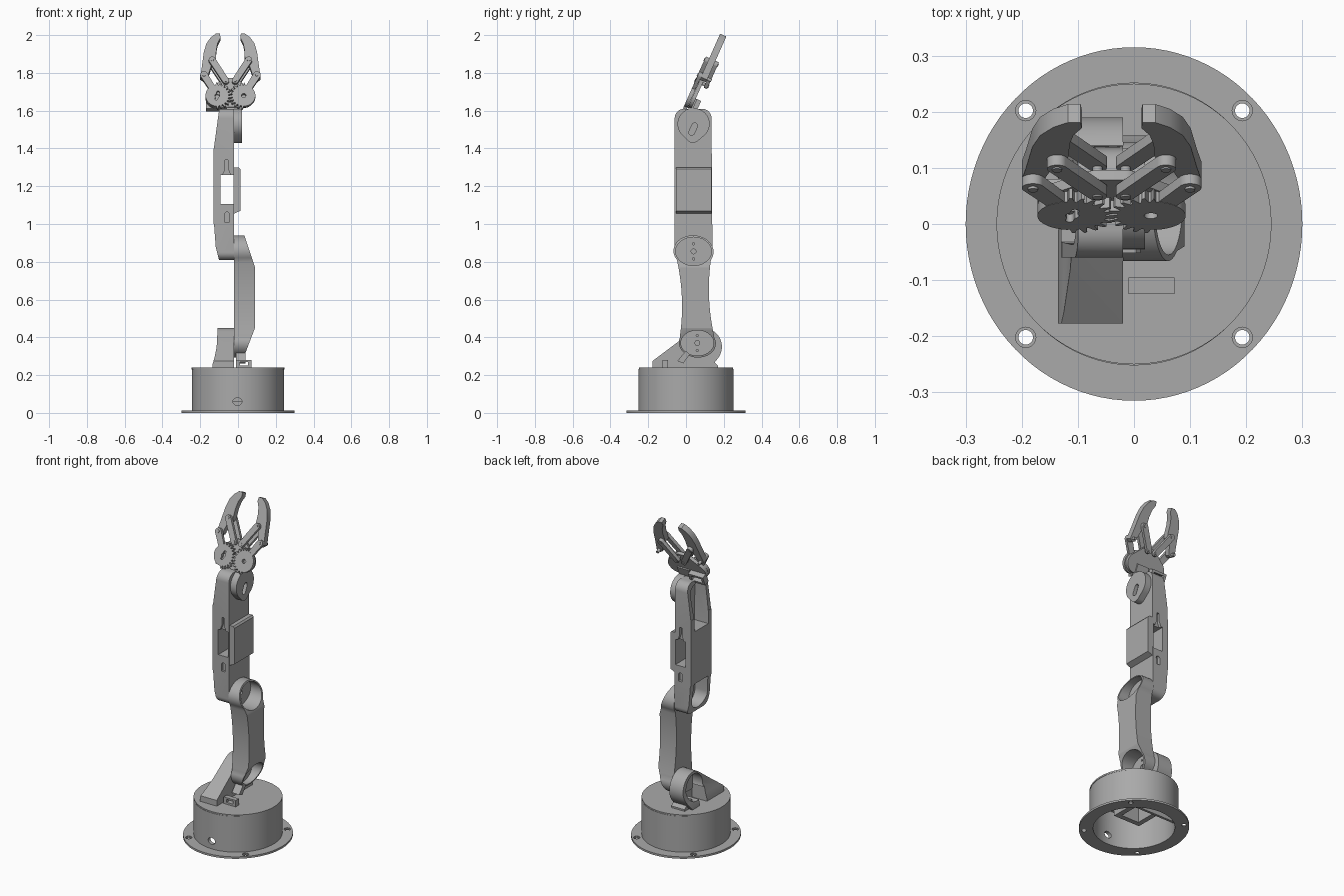
import bpy, bmesh, math
from mathutils import Vector
from mathutils.geometry import convex_hull_2d

if "Cube" in bpy.data.objects:
    bpy.data.objects.remove(bpy.data.objects["Cube"])

grey = bpy.data.materials.new("plain_grey")
grey.use_nodes = True
grey.diffuse_color = (0.4, 0.4, 0.4, 1)
grey.node_tree.nodes["Principled BSDF"].inputs["Base Color"].default_value = (0.4, 0.4, 0.4, 1)

TILT = math.radians(24)
CX = -0.04  # gripper centre line


# Planes: map profile (a, b) and extrusion height h to space
def side(a, b, h): return Vector((h, a, b))
def front(a, b, h): return Vector((a, h, b))
def top(a, b, h): return Vector((a, b, h))


def grip(a, b, h):
    s, c = math.sin(TILT), math.cos(TILT)
    return Vector((CX + a, 0.028 + b * s - h * c, 1.62 + b * c + h * s))


def oval(a, b, ra, rb=None, n=32):
    rb = rb or ra
    return [(a + ra * math.cos(2 * math.pi * k / n), b + rb * math.sin(2 * math.pi * k / n)) for k in range(n)]


def rect(a0, a1, b0, b1):
    return [(a0, b0), (a1, b0), (a1, b1), (a0, b1)]


def hull(*groups):
    pts = [Vector(p) for g in groups for p in g]
    return [pts[i][:] for i in convex_hull_2d(pts)]


def prism(name, pts, lo, hi, plane):
    bm = bmesh.new()
    rows = [[bm.verts.new(plane(a, b, h)) for a, b in pts] for h in (lo, hi)]
    n = len(pts)
    bm.faces.new(rows[0])
    bm.faces.new(rows[1])
    for i in range(n):
        j = (i + 1) % n
        bm.faces.new((rows[0][i], rows[0][j], rows[1][j], rows[1][i]))
    bmesh.ops.recalc_face_normals(bm, faces=bm.faces)
    mesh = bpy.data.meshes.new(name)
    bm.to_mesh(mesh)
    bm.free()
    mesh.materials.append(grey)
    obj = bpy.data.objects.new(name, mesh)
    bpy.context.collection.objects.link(obj)
    return obj


def cut(obj, pts, lo, hi, plane):
    tool = prism("cutter", pts, lo, hi, plane)
    mod = obj.modifiers.new("cut", 'BOOLEAN')
    mod.operation, mod.solver, mod.object = 'DIFFERENCE', 'EXACT', tool
    bpy.context.view_layer.update()
    mesh = bpy.data.meshes.new_from_object(obj.evaluated_get(bpy.context.evaluated_depsgraph_get()))
    obj.modifiers.clear()
    obj.data = mesh
    bpy.data.objects.remove(tool)


# Base: flange, hollow drum and lid
flange = prism("base_flange", oval(0, 0, 0.3, 0.315, 96), 0, 0.012, top)
cut(flange, oval(0, 0, 0.225, 0.23, 96), -0.1, 0.1, top)
for sx in (-1, 1):
    for sy in (-1, 1):
        cut(flange, oval(sx * 0.193, sy * 0.202, 0.013), -0.1, 0.1, top)
        cut(flange, oval(sx * 0.193, sy * 0.202, 0.018), 0.007, 0.1, top)
drum = prism("base_drum", oval(0, 0, 0.243, 0.252, 96), 0.01, 0.232, top)
cut(drum, oval(0, 0, 0.225, 0.23, 96), -0.1, 0.215, top)
cut(drum, oval(-0.003, 0.06, 0.024, 0.02), -0.4, -0.1, front)
lid = prism("turntable", oval(0, 0, 0.245, 0.25, 96), 0.23, 0.24, top)
frame = prism("base_motor_frame", rect(-0.12, 0.06, -0.1, 0.1), 0.1, 0.22, top)
cut(frame, rect(-0.09, 0.03, -0.07, 0.07), 0, 0.2, top)
prism("base_partition", rect(-0.2, 0.1, 0.1, 0.115), 0.06, 0.22, top)

# Shoulder bracket: sloped foot and round motor cup open to the right side
bracket = prism("shoulder_bracket", hull(oval(0.09, 0.35, 0.1, 0.1, 48), [(-0.177, 0.24), (-0.177, 0.275), (0.13, 0.24)]),
                -0.135, -0.02, side)
cut(bracket, oval(0.08, 0.355, 0.08, 0.08, 48), -0.2, -0.035, side)
cut(bracket, rect(-0.01, 0.06, 0.2, 0.33), -0.2, -0.035, side)
cut(bracket, [(-0.2, 0.2), (-0.14, 0.24), (-0.125, 0.29), (-0.113, 0.35), (-0.105, 0.5), (-0.2, 0.5)], -0.3, 0.3, front)
prism("bracket_heel", hull(rect(0.1, 0.17, 0.238, 0.25), [(0.13, 0.29), (0.1, 0.29)]), -0.11, -0.02, side)
motor = prism("shoulder_motor", rect(0.03, 0.12, 0.32, 0.4), -0.07, -0.03, side)

# Small stop blocks in front of the shoulder
stop = prism("stop_block", rect(-0.01, 0.072, 0.24, 0.28), -0.125, -0.095, front)
cut(stop, rect(0.01, 0.052, 0.252, 0.27), -0.2, 0, front)
prism("stop_hook", [(-0.045, 0.275), (-0.015, 0.262), (0.02, 0.31), (0, 0.33)], -0.01, 0.04, side)

# Lower arm: waisted bar with a round recess at each end
UP, LOW = (0.04, 0.855, 0.106, 0.085), (0.06, 0.37, 0.098, 0.077)


def arm_half(z):
    w = 0.072 + 0.45 * (z - 0.61) ** 2 if abs(z - 0.61) < 0.2 else 0
    for _, b, ra, rb in (UP, LOW):
        w = max(w, ra * math.sqrt(max(0, 1 - ((z - b) / rb) ** 2)))
    return max(w, 0.004)


zs = [0.6165 - 0.3235 * math.cos(math.pi * k / 64) for k in range(65)]
mid = [0.06 - 0.02 * (z - 0.37) / 0.485 for z in zs]
outline = [(m + arm_half(z), z) for m, z in zip(mid, zs)]
outline += [(m - arm_half(z), z) for m, z in reversed(list(zip(mid, zs)))]
arm = prism("lower_arm", outline, -0.02, 0.09, side)
cut(arm, [(0.03, 0.95), (0.09, 0.77), (0.2, 0.77), (0.2, 1)], -0.4, 0.4, front)
cut(arm, [(0.025, 0.28), (0.09, 0.45), (0.2, 0.45), (0.2, 0.2)], -0.4, 0.4, front)
for a, b, ra, rb in (UP, LOW):
    cut(arm, oval(a, b, ra - 0.011, rb - 0.01, 48), -0.008, 0.3, side)
    for dz in (-0.04, 0, 0.04):
        cut(arm, oval(a, b + dz, 0.013 if dz == 0 else 0.006, None, 16), -0.1, 0.1, side)

# Forearm: shell with motor pockets, a window and small slots
forearm = prism("forearm", hull(oval(-0.01, 1.56, 0.05), oval(0.085, 1.56, 0.05), oval(-0.02, 0.85, 0.04),
                                oval(0.1, 0.85, 0.04)), -0.13, -0.02, side)
cut(forearm, [(-0.2, 1.7), (-0.2, 1.4), (-0.128, 1.4), (-0.098, 1.62)], -0.3, 0.3, front)
cut(forearm, [(-0.2, 0.7), (-0.2, 1.0), (-0.127, 1.0), (-0.118, 0.88), (-0.098, 0.8)], -0.3, 0.3, front)
cut(forearm, hull(oval(0.038, 1.54, 0.075, 0.05), rect(-0.03, 0.1, 1.32, 1.36)), -0.3, -0.035, side)
cut(forearm, hull(oval(0.038, 0.9, 0.075, 0.07), rect(-0.03, 0.1, 0.96, 1.0)), -0.3, -0.035, side)
cut(forearm, rect(-0.092, -0.025, 1.105, 1.26), -0.3, 0.3, front)
for y0, y1 in ((-0.3, -0.045), (0.12, 0.3)):
    cut(forearm, [(-0.085, 1.25), (-0.035, 1.25), (-0.052, 1.29), (-0.052, 1.34), (-0.068, 1.34), (-0.068, 1.29)], y0, y1, front)
    cut(forearm, hull(oval(-0.058, 1.05, 0.013), rect(-0.071, -0.045, 1.01, 1.02)), y0, y1, front)
prism("forearm_side_plate", [(-0.02, 1.055), (0.012, 1.07), (0.012, 1.29), (0.004, 1.3), (-0.02, 1.3)], -0.052, 0.135, front)

# Wrist bracket and neck
wrist = prism("wrist_bracket", hull(oval(0.04, 1.53, 0.085, 0.083, 48), oval(0.036, 1.46, 0.035, 0.03)), -0.022, 0.02, side)
cut(wrist, hull(oval(0.046, 1.52, 0.015), oval(0.03, 1.485, 0.015)), 0, 0.1, side)
prism("wrist_neck", rect(-0.02, 0.06, -0.05, 0.05), -0.012, 0.01, grip)

# Gripper base plate and motor tray
prism("gripper_plate", hull(oval(-0.07, 0.05, 0.062), oval(0.07, 0.05, 0.055), oval(-0.025, 0.137, 0.022),
                            oval(0.025, 0.137, 0.022)), -0.004, 0.016, grip)
tray = prism("gripper_motor_tray", rect(-0.13, -0.03, -0.01, 0.05), -0.035, 0, grip)
cut(tray, rect(-0.115, -0.045, 0.004, 0.036), -0.1, -0.01, grip)


def gear_outline(s):
    pts = []
    for k in range(88):
        t = 2 * math.pi * (k + (0 if s > 0 else 2)) / 88
        toothed = -s * math.cos(t) > -0.1
        r = (0.076 if k % 4 < 2 else 0.06) if toothed else 0.062
        pts.append((s * 0.07 + r * math.cos(t), 0.05 + r * math.sin(t)))
    return pts


FINGER = [(0.16, 0.165), (0.152, 0.22), (0.141, 0.31), (0.127, 0.36), (0.104, 0.395), (0.078, 0.416), (0.055, 0.416),
          (0.053, 0.392), (0.068, 0.36), (0.075, 0.32), (0.076, 0.27), (0.082, 0.245), (0.1, 0.235), (0.122, 0.16), (0.14, 0.15)]

# Gears, links and fingers on both sides
for s, label in ((-1, "right"), (1, "left")):
    hub, outer, upper, inner = (s * 0.07, 0.05), (s * 0.14, 0.17), (s * 0.097, 0.257), (s * 0.025, 0.137)
    gear = prism(label + "_gear", gear_outline(s), 0.017, 0.037, grip)
    cut(gear, oval(*hub, 0.012), 0, 0.1, grip)
    if s < 0:
        cut(gear, hull(oval(-0.075, 0.03, 0.007), oval(-0.065, 0.07, 0.007)), 0.022, 0.1, grip)
    prism(label + "_gear_arm", hull(oval(s * 0.098, 0.098, 0.018), oval(*outer, 0.02)), 0.0175, 0.0365, grip)
    for n0, place in ((0.018, "front"), (-0.038, "rear")):
        prism(label + "_link_" + place, hull(oval(*inner, 0.017), oval(*upper, 0.018)), n0, n0 + 0.02, grip)
    prism(label + "_finger", [(s * a, b) for a, b in FINGER], -0.018, 0.018, grip)
    for point, place in ((outer, "outer"), (upper, "upper"), (inner, "inner")):
        prism(label + "_pin_" + place, oval(*point, 0.009, None, 16), -0.041, 0.041, grip)

# Smooth the curved walls, keep hard edges
bpy.ops.object.select_all(action='DESELECT')
for obj in bpy.context.collection.objects:
    if obj.type == 'MESH' and obj.data.materials and obj.data.materials[0] == grey:
        obj.select_set(True)
        bpy.context.view_layer.objects.active = obj
bpy.ops.object.shade_smooth_by_angle(angle=math.radians(30))
